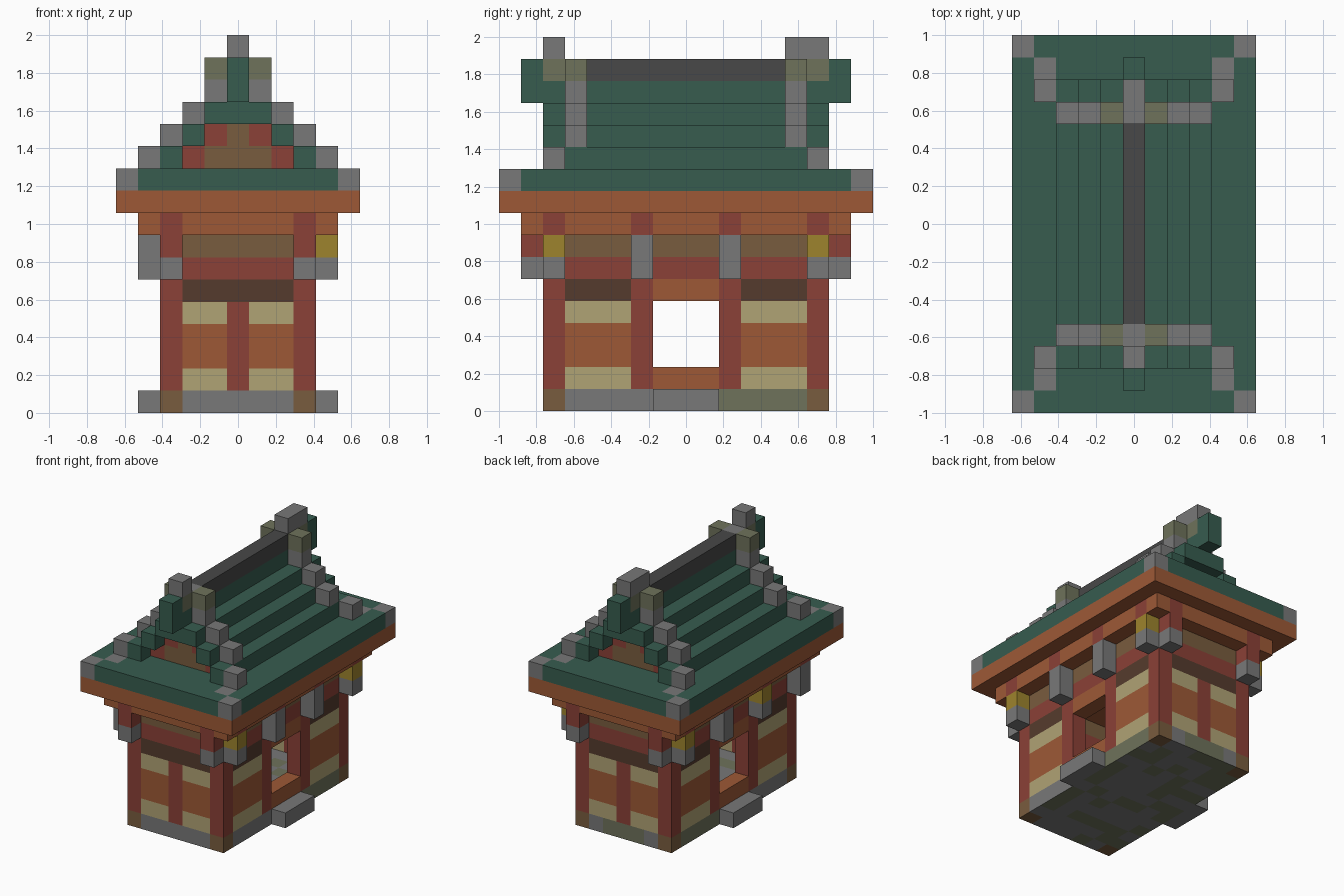
import bpy, bmesh, math, random
from mathutils import Vector

random.seed(7)

cube = bpy.data.objects.get("Cube")
if cube:
    bpy.data.objects.remove(cube, do_unlink=True)

U = 2 / 17  # size of one building block


def linear(c):
    c /= 255
    return c / 12.92 if c <= 0.04045 else ((c + 0.055) / 1.055) ** 2.4


PALETTE = {
    "green_tile": (55, 92, 79), "grey_stone": (120, 120, 120),
    "orange_wood": (157, 89, 54), "red_wood": (139, 65, 55),
    "cream_plaster": (176, 163, 117), "brown_wood": (121, 92, 62),
    "dark_wood": (85, 59, 45), "gold": (158, 132, 45),
    "mossy_stone": (110, 114, 91), "dark_slate": (72, 72, 72),
}
MATS = {}
for key, rgb in PALETTE.items():
    m = bpy.data.materials.new(key)
    m.use_nodes = True
    colour = [linear(c) for c in rgb] + [1]
    m.diffuse_color = colour
    bsdf = m.node_tree.nodes["Principled BSDF"]
    bsdf.inputs["Base Color"].default_value = colour
    bsdf.inputs["Roughness"].default_value = 0.9
    MATS[key] = m
NAMES = list(PALETTE)


def build(name, boxes, paint):
    """Boxes are inclusive block ranges (x, y, z); paint is a colour or a rule per block face."""
    mesh = bpy.data.meshes.new(name)
    for key in NAMES:
        mesh.materials.append(MATS[key])
    out = bmesh.new()
    for box in boxes:
        bm = bmesh.new()
        rng = [r if isinstance(r, tuple) else (r, r) for r in box]
        lo = Vector((rng[0][0] - .5, rng[1][0] - .5, rng[2][0]))
        hi = Vector((rng[0][1] + .5, rng[1][1] + .5, rng[2][1] + 1))
        bmesh.ops.create_cube(bm, size=1)
        for v in bm.verts:
            v.co = Vector([a + (c + .5) * (b - a) for a, b, c in zip(lo, hi, v.co)])
        if callable(paint):
            for axis in range(3):
                normal = Vector([float(i == axis) for i in range(3)])
                for step in range(1, round(hi[axis] - lo[axis])):
                    bmesh.ops.bisect_plane(bm, geom=bm.verts[:] + bm.edges[:] + bm.faces[:],
                                           plane_co=normal * (lo[axis] + step), plane_no=normal)
        bm.normal_update()
        for f in bm.faces:
            c = f.calc_center_median() - f.normal * .5
            key = paint(round(c.x), round(c.y), math.floor(c.z), f.normal) if callable(paint) else paint
            f.material_index = NAMES.index(key)
        bmesh.ops.dissolve_limit(bm, angle_limit=.01, verts=bm.verts[:], edges=bm.edges[:],
                                 delimit={'MATERIAL'})
        bmesh.ops.scale(bm, vec=(U, U, U), verts=bm.verts[:])
        part = bpy.data.meshes.new("part")
        bm.to_mesh(part)
        out.from_mesh(part)
        bm.free()
        bpy.data.meshes.remove(part)
    out.to_mesh(mesh)
    out.free()
    obj = bpy.data.objects.new(name, mesh)
    bpy.context.collection.objects.link(obj)


SIDES = (-1, 1)
MOSSY_CELLS = {(i, j) for i in range(-3, 4) for j in range(-6, 7) if random.random() < .4}


# Colour rules
def base_paint(i, j, k, n):
    if abs(i) == 3 and abs(j) == 6:
        return "brown_wood"
    if abs(n.z) > .5:
        mossy = (i, j) in MOSSY_CELLS
    else:
        mossy = j >= 2 if abs(n.x) > .5 else j > 0 and abs(i) < 2
    return "mossy_stone" if mossy else "grey_stone"


LAYERS = [None, "cream_plaster", "orange_wood", "orange_wood", "cream_plaster",
          "dark_wood", "red_wood", "brown_wood"]


def end_wall_paint(i, j, k, n):
    post = abs(i) == 3 or (i == 0 and k < 5)
    return "red_wood" if post else LAYERS[k]


def side_wall_paint(i, j, k, n):
    if abs(j) == 2:
        return "red_wood"
    if abs(j) < 2 and k < 6:
        return "orange_wood"
    return LAYERS[k]


def beam_paint(i, j, k, n):
    end = (abs(i) == 3 and abs(j) == 7) or (abs(i) == 4 and abs(j) in (2, 6))
    return "red_wood" if end else "orange_wood"


def roof_paint(i, j, k, n):
    corner = abs(i) == 5 and abs(j) == 8
    patch = abs(i) == 4 and abs(j) == 7 and n.z > .5
    return "grey_stone" if corner or patch else "green_tile"


def gable_paint(i, j, k, n):
    return "red_wood" if abs(i) == 13 - k else "brown_wood"


def shoulder_paint(i, j, k, n):
    return "grey_stone" if n.z > .5 else "mossy_stone"


# Stone base and door steps
build("stone_base", [((-3, 3), (-6, 6), 0)], base_paint)
build("door_steps", [(4 * s, (-1, 1), 0) for s in SIDES], "grey_stone")

# Walls with open doorways on both long sides
build("end_walls", [((-3, 3), 6 * s, (1, 7)) for s in SIDES], end_wall_paint)
for s, label in zip(SIDES, ("right", "left")):
    x = 3 * s
    build(label + "_side_wall",
          [(x, (-5, -2), (1, 7)), (x, (2, 5), (1, 7)), (x, (-1, 1), 1), (x, (-1, 1), (5, 7))],
          side_wall_paint)

# Brackets under the eaves
ends = [(3 * s, 7 * t) for s in SIDES for t in SIDES]
flanks = [(4 * s, y) for s in SIDES for y in (-6, -2, 2, 6)]
gilded = [(4, -6), (4, 6), (-4, 6), (-4, -2)]
build("bracket_feet", [(x, y, 6) for x, y in ends + flanks], "grey_stone")
build("end_brackets", [(x, y, 7) for x, y in ends], "red_wood")
build("gilded_brackets", [(x, y, 7) for x, y in gilded], "gold")
build("plain_brackets", [(x, y, 7) for x, y in flanks if (x, y) not in gilded], "grey_stone")

# Beams and eaves
build("beam_frame", [((-4, 4), (-7, 7), 8)], beam_paint)
build("eaves", [((-5, 5), (-8, 8), 9)], "orange_wood")

# Stepped roof over recessed gables
build("roof_slab", [((-5, 5), (-8, 8), 10)], roof_paint)
build("gable_core", [((-2, 2), (-5, 5), 11), ((-1, 1), (-5, 5), 12)], gable_paint)
build("roof_steps", [(s * (14 - k), (-6, 6), k) for s in SIDES for k in (11, 12)]
      + [((-1, 1), (-6, 6), 13)], "green_tile")

# Ridge with raised ends
build("ridge_base", [(0, (-7, 7), 14)] + [(0, 7 * s, 15) for s in SIDES], "green_tile")
build("ridge_cap", [(0, (-4, 4), 15)], "dark_slate")
build("ridge_shoulders", [(0, (-6, -5), 15), (0, (5, 6), 15)], shoulder_paint)
build("ridge_finials", [(0, -6, 16), (0, (5, 6), 16)], "grey_stone")

# Stone trim climbing the roof
trim = [(s * (15 - k), 5 * t, k) for s in SIDES for t in SIDES for k in (12, 13, 14)]
trim += [(4 * s, 6 * t, 11) for s in SIDES for t in SIDES]
build("roof_trim", trim, "grey_stone")
build("mossy_trim_tops", [(s, 5 * t, 15) for s in SIDES for t in SIDES], "mossy_stone")
